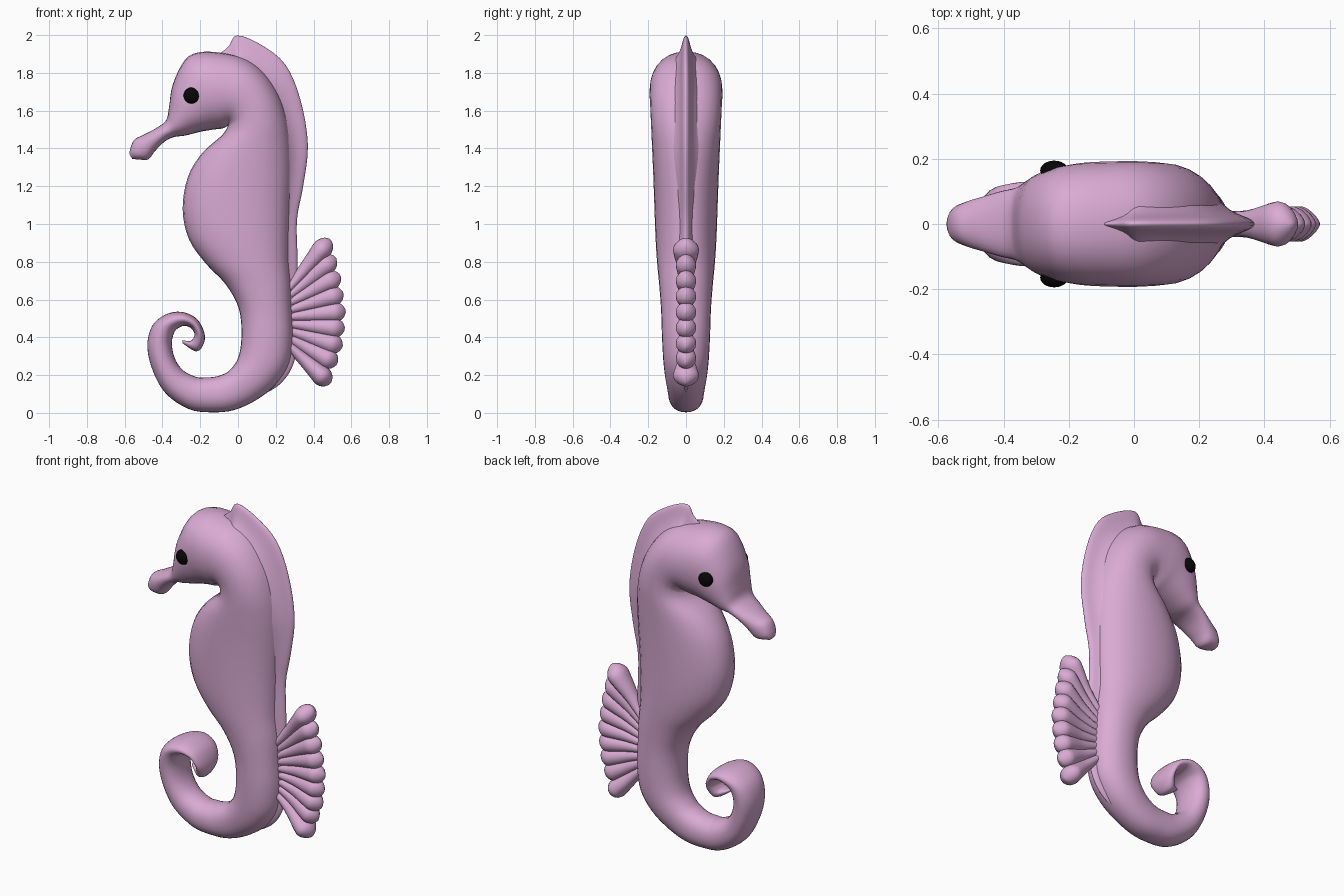
import bpy, bmesh, math
from mathutils import Vector

if "Cube" in bpy.data.objects:
    bpy.data.objects.remove(bpy.data.objects["Cube"])


def material(name, colour):
    mat = bpy.data.materials.new(name)
    mat.use_nodes = True
    mat.diffuse_color = (*colour, 1)
    bsdf = next(n for n in mat.node_tree.nodes if n.type == "BSDF_PRINCIPLED")
    bsdf.inputs["Base Color"].default_value = (*colour, 1)
    return mat


pink = material("orchid pink", (0.7, 0.41, 0.66))
black = material("eye black", (0.002, 0.002, 0.002))


def finish(name, bm, mat):
    bmesh.ops.recalc_face_normals(bm, faces=bm.faces)
    for face in bm.faces:
        face.smooth = True
    mesh = bpy.data.meshes.new(name)
    bm.to_mesh(mesh)
    bm.free()
    mesh.materials.append(mat)
    obj = bpy.data.objects.new(name, mesh)
    bpy.context.collection.objects.link(obj)
    return obj


def smooth_path(stations, steps):
    """Spline through the stations, component by component."""
    pts = [Vector(s) for s in stations]
    out = []
    for i in range(len(pts) - 1):
        a, b, c, d = pts[max(i - 1, 0)], pts[i], pts[i + 1], pts[min(i + 2, len(pts) - 1)]
        for k in range(steps):
            t = k / steps
            out.append(b + (c - a) * t / 2 + (a * 2 - b * 5 + c * 4 - d) * t * t / 2
                       + (b * 3 - a - c * 3 + d) * t ** 3 / 2)
    return out + [pts[-1]]


def add_loft(bm, stations, steps=4, sides=28, power=2.0, flare=0.0):
    """Rings spanning outer (x, z) to inner (x, z) with a half width in y.
    Flare widens the inner side in a concave sweep."""
    rings = []
    for ox, oz, ix, iz, width in smooth_path(stations, steps):
        ring = []
        for k in range(sides):
            a = math.tau * k / sides
            c, s = math.cos(a), math.sin(a)
            u = math.copysign(abs(c) ** (2 / power), c) / 2
            v = math.copysign(abs(s) ** (2 / power), s) * (1 + flare * (.5 - u) ** 3)
            ring.append(bm.verts.new(((ox + ix) / 2 + u * (ox - ix), v * width,
                                      (oz + iz) / 2 + u * (oz - iz))))
        rings.append(ring)
    for r, q in zip(rings, rings[1:]):
        for k in range(sides):
            n = (k + 1) % sides
            bm.faces.new((r[k], r[n], q[n], q[k]))
    bm.faces.new(rings[0])
    bm.faces.new(rings[-1])


# Body: snout and head, torso, then the curled tail, as one skin
head = [
    (-.575, 1.37, -.56, 1.345, .025), (-.57, 1.4, -.52, 1.341, .052),
    (-.548, 1.447, -.475, 1.342, .068), (-.5, 1.472, -.44, 1.385, .082),
    (-.43, 1.51, -.39, 1.435, .1), (-.38, 1.55, -.34, 1.46, .112),
    (-.365, 1.62, -.28, 1.468, .133), (-.345, 1.74, -.2, 1.488, .16),
    (-.28, 1.87, -.13, 1.5, .18), (-.2, 1.91, -.085, 1.505, .189),
    (-.08, 1.905, -.062, 1.515, .192), (.04, 1.875, -.056, 1.52, .193),
]
torso = [
    (.14, 1.8, -.055, 1.517, .191), (.22, 1.68, -.06, 1.505, .188),
    (.265, 1.54, -.09, 1.465, .184), (.283, 1.4, -.19, 1.375, .179),
    (.283, 1.25, -.265, 1.25, .173), (.275, 1.08, -.293, 1.08, .167),
    (.27, .92, -.26, .92, .161), (.27, .8, -.17, .79, .153),
    (.28, .68, -.065, .68, .142), (.285, .54, .005, .55, .132),
    (.29, .4, .018, .4, .127), (.27, .26, 0, .29, .12),
]
tail = [
    (.2, .15, -.045, .225, .11), (.1, .07, -.09, .2, .1),
    (-.02, .015, -.13, .19, .094), (-.14, .003, -.17, .188, .092),
    (-.26, .02, -.22, .19, .092), (-.38, .1, -.29, .225, .096),
    (-.45, .22, -.335, .29, .102), (-.48, .35, -.35, .37, .11),
    (-.455, .46, -.335, .43, .12), (-.385, .52, -.305, .455, .129),
    (-.3, .535, -.275, .46, .127), (-.22, .5, -.245, .445, .115),
    (-.18, .43, -.23, .415, .1), (-.18, .37, -.238, .393, .08),
    (-.22, .325, -.255, .38, .055), (-.295, .37, -.295, .385, .012),
]
bm = bmesh.new()
add_loft(bm, head + torso + tail, power=2.2)
body = finish("body", bm, pink)

# Crest from the crown down the back, spreading into the body at its foot
crest = [
    (-.1, 1.9, -.06, 1.84, .008), (-.05, 1.94, 0, 1.8, .02),
    (-.005, 1.998, .03, 1.77, .025), (.12, 1.95, .07, 1.7, .028),
    (.25, 1.845, .12, 1.6, .03), (.33, 1.66, .16, 1.5, .03),
    (.37, 1.42, .18, 1.38, .03), (.345, 1.2, .17, 1.2, .03),
    (.312, 1.02, .16, 1.02, .03), (.315, .8, .16, .8, .029),
    (.313, .4, .17, .4, .027), (.29, .25, .16, .3, .025),
    (.22, .15, .12, .23, .022), (.12, .09, .06, .17, .012),
]
bm = bmesh.new()
add_loft(bm, crest, sides=32, flare=8)
finish("back_crest", bm, pink)

# Back fin: a fan of touching plump rays, thin at the root and pointed at the end
tips = [(.488, .918), (.515, .825), (.54, .73), (.557, .635), (.57, .54),
        (.565, .445), (.553, .35), (.525, .26), (.488, .155)]
profile = [(0, .02, .034), (.4, .034, .036), (.68, .047, .054),
           (.84, .053, .059), (.95, .036, .032), (1, .008, .005)]
bm = bmesh.new()
for i, tip in enumerate(tips):
    f = i / (len(tips) - 1)
    end = Vector(tip)
    root = Vector((.25, .635 - .26 * f))
    side = Vector((root.y - end.y, end.x - root.x)).normalized()
    plump = 1.15 if i in (0, len(tips) - 1) else .9
    stations = []
    for t, r, w in profile:
        p = root.lerp(end, t)
        a, b = p + side * r, p - side * r
        stations.append((a.x, a.y, b.x, b.y, w * plump))
    add_loft(bm, stations, steps=3, sides=16)
finish("back_fin", bm, pink)

# Eyes set on the surface of the head
for name, s in (("right_eye", -1), ("left_eye", 1)):
    hit, spot, _, _ = body.ray_cast(Vector((-.245, s, 1.68)), Vector((0, -s, 0)))
    y = spot.y if hit else s * .16
    bm = bmesh.new()
    bmesh.ops.create_uvsphere(bm, u_segments=24, v_segments=14, radius=.043)
    bmesh.ops.scale(bm, vec=(1, .7, 1), verts=bm.verts)
    bmesh.ops.translate(bm, vec=(-.245, y - s * .006, 1.68), verts=bm.verts)
    finish(name, bm, black)
